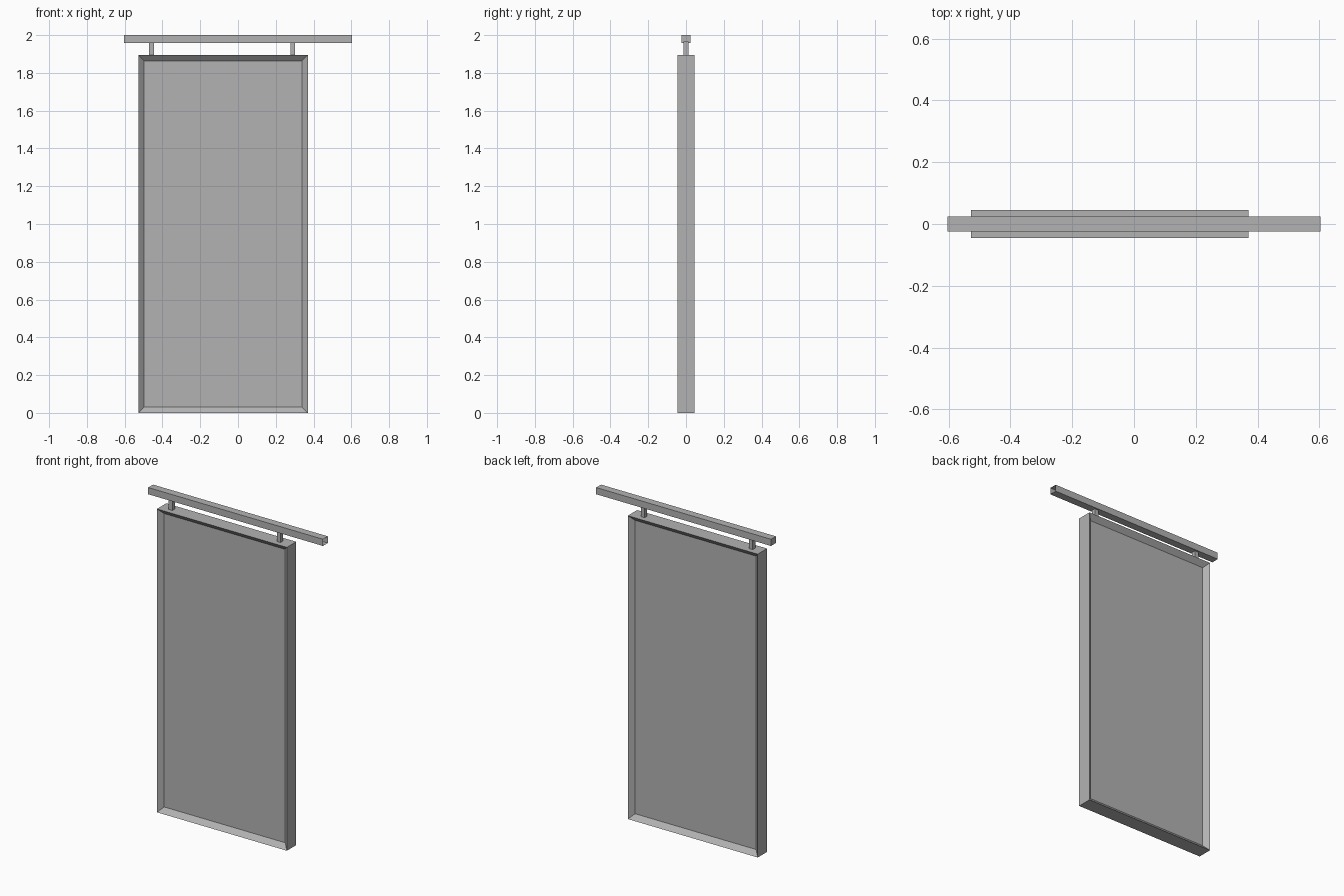
import bpy
import bmesh
from mathutils import Matrix, Vector

cube = bpy.data.objects.get("Cube")
if cube:
    bpy.data.objects.remove(cube, do_unlink=True)

grey = bpy.data.materials.new("plain_grey")
grey.use_nodes = True
colour = (0.45, 0.45, 0.45, 1)
grey.diffuse_color = colour
grey.node_tree.nodes["Principled BSDF"].inputs["Base Color"].default_value = colour


def box(name, low, high, edit=None):
    """Box between two corners, with an optional bmesh edit."""
    low, high = Vector(low), Vector(high)
    bm = bmesh.new()
    place = Matrix.Translation((low + high) / 2) @ Matrix.Diagonal((*(high - low), 1))
    bmesh.ops.create_cube(bm, size=1, matrix=place)
    bm.normal_update()
    if edit:
        edit(bm)
    mesh = bpy.data.meshes.new(name)
    bm.to_mesh(mesh)
    bm.free()
    mesh.materials.append(grey)
    obj = bpy.data.objects.new(name, mesh)
    bpy.context.scene.collection.objects.link(obj)
    return obj


def recess_both_sides(bm):
    faces = [f for f in bm.faces if abs(f.normal.y) > 0.9]
    bmesh.ops.inset_individual(bm, faces=faces, thickness=0.044)
    # push the inset panels towards the middle
    for f in faces:
        for v in f.verts:
            v.co.y *= 0.4


def open_end(bm):
    ends = [f for f in bm.faces if f.normal.x > 0.9]
    bmesh.ops.delete(bm, geom=ends, context='FACES_ONLY')


# Door frame with its recessed panel
box("framed_door_panel", (-0.528, -0.046, 0), (0.37, 0.046, 1.895), recess_both_sides)

# Hollow overhead rail
box("overhead_rail", (-0.604, -0.024, 1.958), (0.604, 0.024, 2.0), open_end)

# Hangers between door and rail
for side, x in (("right", -0.457), ("left", 0.29)):
    box(side + "_hanger", (x - 0.013, -0.013, 1.89), (x + 0.013, 0.013, 1.965))
